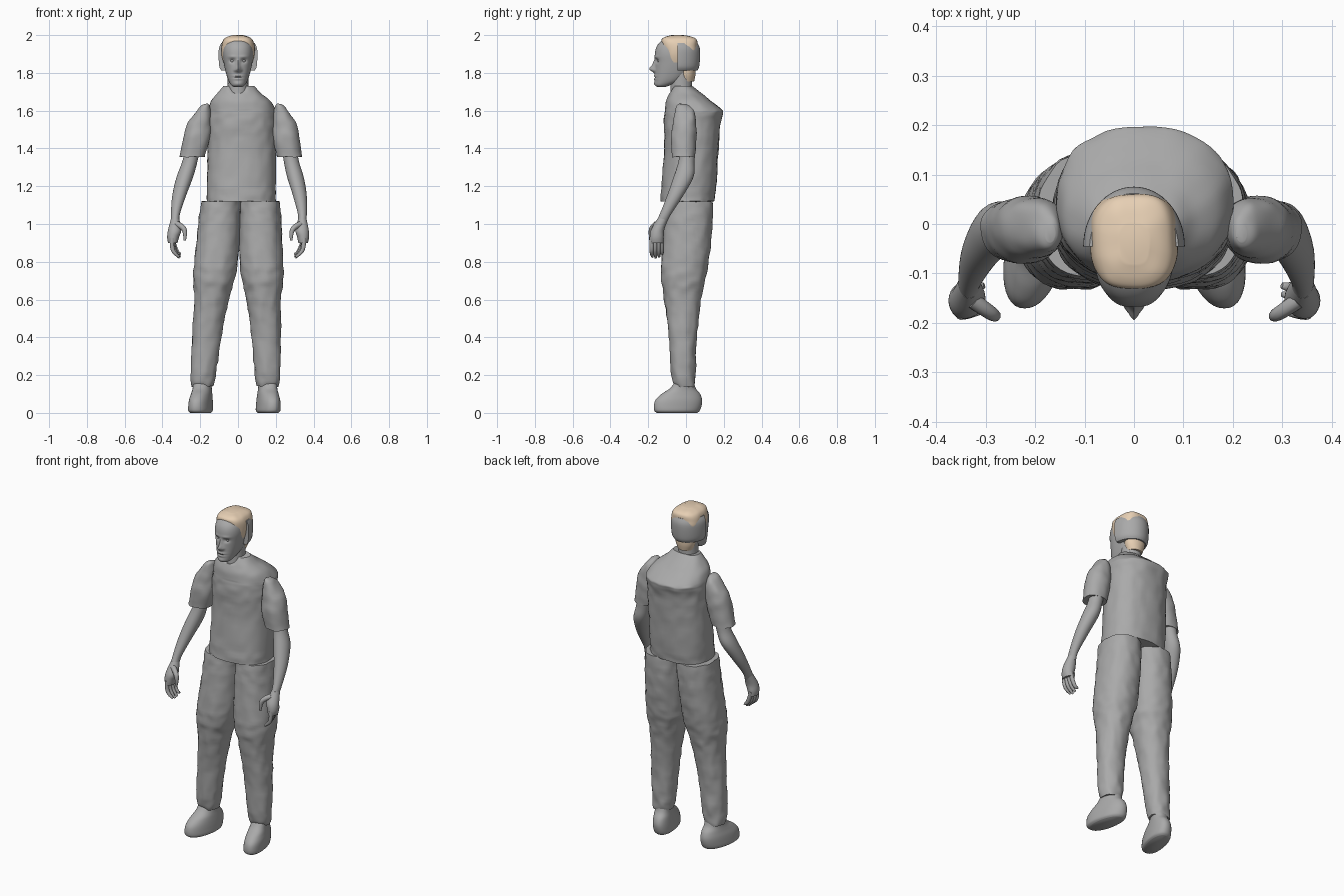
import bpy
import math
from mathutils import Vector, noise

if "Cube" in bpy.data.objects:
    bpy.data.objects.remove(bpy.data.objects["Cube"], do_unlink=True)


def make_material(name, colour):
    mat = bpy.data.materials.new(name)
    mat.use_nodes = True
    mat.diffuse_color = colour
    mat.node_tree.nodes["Principled BSDF"].inputs["Base Color"].default_value = colour
    return mat


grey = make_material("plain_grey", (0.4, 0.4, 0.4, 1))
blond = make_material("blond_hair", (0.84, 0.66, 0.48, 1))


def smooth(obj, angle=45):
    bpy.ops.object.select_all(action="DESELECT")
    obj.select_set(True)
    bpy.context.view_layer.objects.active = obj
    bpy.ops.object.shade_smooth_by_angle(angle=math.radians(angle))


def spline_rows(rows, steps):
    """Catmull-Rom interpolation between the given cross-sections."""
    result = []
    last = len(rows) - 1
    for i in range(last):
        p0, p1, p2, p3 = (rows[min(max(j, 0), last)] for j in range(i - 1, i + 3))
        for s in range(steps):
            t = s / steps
            result.append([
                b + 0.5 * t * (c - a + t * (2 * a - 5 * b + 4 * c - d + t * (3 * (b - c) + d - a)))
                for a, b, c, d in zip(p0, p1, p2, p3)])
    return result + [list(rows[last])]


def loft(name, rows, mat=grey, power=2.0, segs=40, steps=5, deform=None):
    """Skin superellipse sections, each row being z, x min, x max, y min, y max."""
    sections = spline_rows(rows, steps)
    verts, faces = [], []
    for z, x0, x1, y0, y1 in sections:
        for k in range(segs):
            a = math.tau * k / segs
            c, s = math.cos(a), math.sin(a)
            c = math.copysign(abs(c) ** (2 / power), c)
            s = math.copysign(abs(s) ** (2 / power), s)
            p = Vector(((x0 + x1 + (x1 - x0) * c) / 2, (y0 + y1 + (y1 - y0) * s) / 2, z))
            verts.append(deform(p) if deform else p)
    for r in range(len(sections) - 1):
        for k in range(segs):
            n = (k + 1) % segs
            faces.append((r * segs + k, r * segs + n, (r + 1) * segs + n, (r + 1) * segs + k))
    faces.append(tuple(reversed(range(segs))))
    faces.append(tuple(range(len(verts) - segs, len(verts))))
    if sections[0][0] > sections[-1][0]:
        faces = [tuple(reversed(f)) for f in faces]
    mesh = bpy.data.meshes.new(name)
    mesh.from_pydata(verts, [], faces)
    obj = bpy.data.objects.new(name, mesh)
    bpy.context.collection.objects.link(obj)
    mesh.materials.append(mat)
    smooth(obj)
    return obj


def tube(name, points, radii):
    """Rounded tapering tube for fingers."""
    curve = bpy.data.curves.new(name, "CURVE")
    curve.dimensions = "3D"
    curve.bevel_depth = 1
    curve.bevel_resolution = 3
    curve.use_fill_caps = True
    spline = curve.splines.new("NURBS")
    spline.points.add(len(points) - 1)
    for pt, co, r in zip(spline.points, points, radii):
        pt.co = (*co, 1)
        pt.radius = r
    spline.use_endpoint_u = True
    spline.order_u = 3
    obj = bpy.data.objects.new(name, curve)
    bpy.context.collection.objects.link(obj)
    curve.materials.append(grey)
    bpy.ops.object.select_all(action="DESELECT")
    obj.select_set(True)
    bpy.context.view_layer.objects.active = obj
    bpy.ops.object.convert(target="MESH")
    return bpy.context.object


def mirror_part(obj, base, slope):
    """Copy a right-hand part to the left, about a slightly leaning axis."""
    copy = obj.copy()
    copy.data = obj.data.copy()
    copy.name = obj.name.replace("right", "left")
    bpy.context.collection.objects.link(copy)
    for v in copy.data.vertices:
        v.co.x = 2 * (base + slope * v.co.z) - v.co.x
    copy.data.flip_normals()


def wrinkle(p, amount=0.004):
    return p + noise.noise_vector(p * 22) * amount


def bump(p, x, z, wide, tall):
    return math.exp(-((p.x - x) / wide) ** 2 - ((p.z - z) / tall) ** 2)


# Shirt body with sloping shoulders and a V neck
def shirt_shape(p):
    q = wrinkle(p, 0.005 if p.z < 1.6 else 0.002)
    if p.z > 1.69 and p.y < -0.03:
        q.z -= max(0, 0.05 - abs(p.x)) * (p.z - 1.69) / 0.04
    return q


loft("shirt_body", [
    (1.12, -.165, .2, -.135, .15), (1.2, -.165, .2, -.13, .16),
    (1.4, -.16, .2, -.115, .172), (1.53, -.158, .2, -.118, .182),
    (1.58, -.157, .2, -.115, .195), (1.605, -.156, .197, -.112, .19),
    (1.65, -.143, .173, -.105, .135), (1.69, -.112, .125, -.09, .085),
    (1.73, -.078, .085, -.067, .033)], power=2.3, segs=64, steps=6, deform=shirt_shape)

# Sleeves, forearms and hands
arm_parts = [
    loft("right_sleeve", [
        (1.355, -.31, -.175, -.075, .05), (1.45, -.29, -.15, -.08, .055),
        (1.53, -.268, -.14, -.07, .055), (1.59, -.225, -.143, -.06, .045),
        (1.625, -.197, -.15, -.05, .02), (1.637, -.18, -.16, -.035, 0)],
        power=2.2, deform=wrinkle),
    loft("right_forearm", [
        (1.4, -.28, -.2, -.03, .05), (1.33, -.295, -.215, -.04, .045),
        (1.25, -.325, -.237, -.065, .04), (1.15, -.348, -.275, -.1, -.015),
        (1.05, -.355, -.308, -.14, -.08), (1.0, -.353, -.31, -.165, -.105)]),
    loft("right_palm", [
        (1.03, -.354, -.312, -.15, -.095), (.97, -.37, -.3, -.185, -.115),
        (.93, -.375, -.312, -.192, -.118), (.9, -.37, -.32, -.19, -.12)], segs=24),
    tube("right_thumb", [(-.325, -.155, 1.0), (-.29, -.18, .985), (-.278, -.187, .95),
                         (-.282, -.188, .912)], (.016, .015, .012, .006)),
]
for i in range(4):
    y = -.182 + .018 * i
    tip = .82 + .006 * (i - 1) ** 2
    arm_parts.append(tube("right_finger_" + "abcd"[i], [
        (-.348, y, .925), (-.352 + .006 * i, y, .875),
        (-.333 + .006 * i, y, .84), (-.312 + .003 * i, y + .004, tip)],
        (.012, .012, .01, .006)))
for part in arm_parts:
    mirror_part(part, -.03, .033)

# Trouser legs
legs = loft("right_trouser_leg", [
    (.14, -.245, -.13, -.06, .042), (.2, -.25, -.118, -.077, .05),
    (.4, -.243, -.088, -.09, .057), (.6, -.23, -.05, -.115, .08),
    (.7, -.238, -.02, -.13, .1), (.8, -.232, .0, -.132, .12),
    (1.0, -.21, .014, -.118, .14), (1.12, -.195, .014, -.108, .142)],
    power=2.2, segs=48, steps=7, deform=lambda p: wrinkle(p, .006))
mirror_part(legs, -.02, .03)

# Rounded shoes, toes turned out
shoe = loft("right_shoe", [
    (0, -.24, -.14, -.155, .06), (.012, -.25, -.13, -.168, .073),
    (.04, -.25, -.13, -.17, .083), (.07, -.247, -.132, -.16, .085),
    (.1, -.24, -.135, -.13, .075), (.13, -.235, -.138, -.085, .052),
    (.17, -.235, -.138, -.055, .04)], power=2.2,
    deform=lambda p: p + Vector((.18 * p.y, 0, 0)))
mirror_part(shoe, -.02, .03)


# Head with sculpted brow, eyes, nose, mouth and chin
def face_shape(p):
    q = p.copy()
    if p.y > -.06:
        return q
    q.y -= .028 * bump(p, 0, 1.82, .014, .016) + .013 * bump(p, 0, 1.846, .009, .022)
    q.y -= .006 * bump(p, 0, 1.783, .024, .006) + .005 * bump(p, 0, 1.768, .02, .006)
    q.y += .005 * bump(p, 0, 1.776, .024, .003)
    q.y -= .005 * bump(p, 0, 1.742, .022, .012)
    for side in (-1, 1):
        q.y += .012 * bump(p, side * .03, 1.864, .015, .011)
        q.y -= .004 * bump(p, side * .03, 1.885, .022, .007)
        q.y -= .006 * bump(p, side * .016, 1.814, .007, .007)
    return q


def symmetric(rows):
    return [(z, -w, w, y0, y1) for z, w, y0, y1 in rows]


loft("head", symmetric([
    (1.725, .02, -.15, -.11), (1.735, .036, -.162, -.08), (1.76, .051, -.165, -.02),
    (1.8, .064, -.164, .02), (1.85, .075, -.163, .045), (1.9, .081, -.165, .05),
    (1.94, .078, -.155, .05), (1.97, .065, -.13, .035), (1.985, .045, -.1, .01)]),
    power=2.25, segs=96, steps=10, deform=face_shape)
loft("neck", symmetric([(1.64, .065, -.09, .04), (1.72, .055, -.082, .032),
                        (1.84, .056, -.085, .035)]))
for side, label in ((-1, "right"), (1, "left")):
    bpy.ops.mesh.primitive_uv_sphere_add(segments=20, ring_count=12, radius=.011,
                                         location=(side * .03, -.14, 1.864))
    eye = bpy.context.object
    eye.name = label + "_eye"
    eye.data.materials.append(grey)
    smooth(eye)

# Hair on the crown and nape, with a plain band round the back of the head
loft("crown_hair", symmetric([
    (1.855, .077, -.1, 0), (1.9, .088, -.118, .055), (1.945, .087, -.128, .06),
    (1.975, .077, -.13, .057), (1.99, .058, -.112, .035), (1.999, .03, -.08, .0)]),
    mat=blond, power=2.9, segs=64, deform=lambda p: wrinkle(p, .002))
loft("nape_hair", symmetric([
    (1.755, .045, -.04, .043), (1.79, .058, -.04, .05), (1.83, .064, -.04, .052)]), mat=blond)
loft("back_hair_band", symmetric([
    (1.812, .088, -.165, .06), (1.84, .1, -.165, .071), (1.92, .102, -.165, .075),
    (1.957, .09, -.165, .062)]), segs=64,
    deform=lambda p: Vector((p.x, max(p.y, -.045), p.z)))
